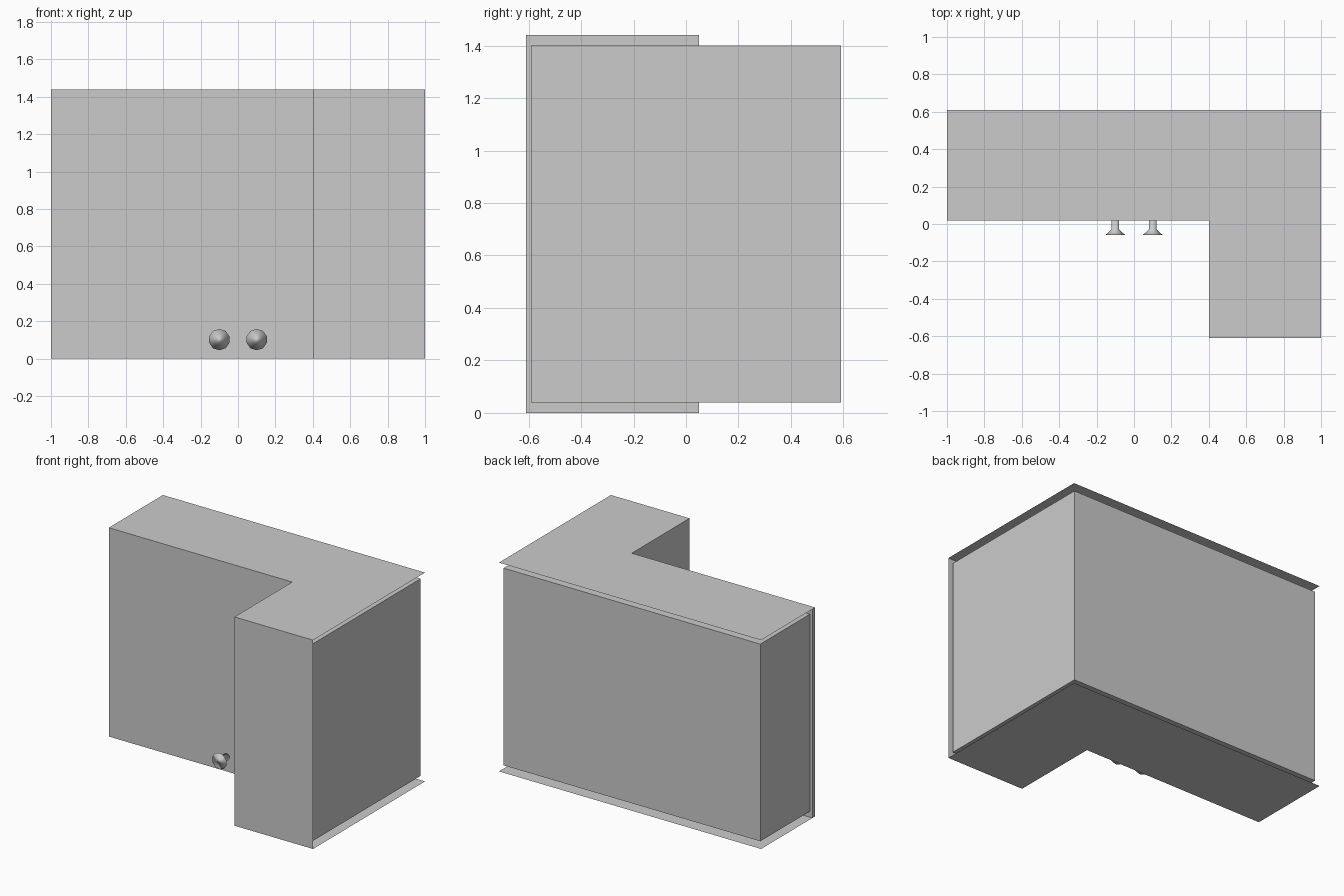
import bpy, bmesh, math

if "Cube" in bpy.data.objects:
    bpy.data.objects.remove(bpy.data.objects["Cube"])

H = 1.44


def finish(name, bm):
    bmesh.ops.recalc_face_normals(bm, faces=bm.faces[:])
    me = bpy.data.meshes.new(name)
    bm.to_mesh(me)
    bm.free()
    ob = bpy.data.objects.new(name, me)
    bpy.context.collection.objects.link(ob)
    return ob


def prism(name, outline, z0, z1):
    """Closed upright prism from a plan outline."""
    bm = bmesh.new()
    f = bm.faces.new([bm.verts.new((x, y, z0)) for x, y in outline])
    ext = bmesh.ops.extrude_face_region(bm, geom=[f])
    up = [v for v in ext["geom"] if isinstance(v, bmesh.types.BMVert)]
    bmesh.ops.translate(bm, verts=up, vec=(0, 0, z1 - z0))
    return finish(name, bm)


def sheet(name, pts, flip=False):
    """Single thin face."""
    bm = bmesh.new()
    f = bm.faces.new([bm.verts.new(p) for p in pts])
    if flip:
        f.normal_flip()
    me = bpy.data.meshes.new(name)
    bm.to_mesh(me)
    bm.free()
    ob = bpy.data.objects.new(name, me)
    bpy.context.collection.objects.link(ob)
    return ob


# L-shaped plan, counter-clockwise
plan = [(-1, 0.02), (0.4, 0.02), (0.4, -0.61), (1, -0.61), (1, 0.61), (-1, 0.61)]

# top and bottom sheets
sheet("top_sheet", [(x, y, H) for x, y in plan])
sheet("bottom_sheet", [(x, y, 0) for x, y in plan], flip=True)

# carcass set in behind the sheets
prism("carcass", [(-0.98, 0.05), (0.43, 0.05), (0.43, -0.59), (0.98, -0.59),
                  (0.98, 0.59), (-0.98, 0.59)], 0.04, H - 0.04)

# thick front running round the inner corner
prism("corner_front", [(-1, 0.02), (0.4, 0.02), (0.4, -0.61), (0.43, -0.61),
                       (0.43, 0.05), (-1, 0.05)], 0, H)

# thin panel closing the short leg
sheet("end_panel", [(0.43, -0.61, 0), (1, -0.61, 0), (1, -0.61, H), (0.43, -0.61, H)])

# flared knobs, turned about the y axis
N = 10
profile = [(0.022, 0.025), (0.022, -0.03), (0.057, -0.06)]
for side, cx in (("left", -0.1), ("right", 0.1)):
    bm = bmesh.new()
    rings = [[bm.verts.new((cx + r * math.cos(2 * math.pi * (i + 0.5) / N), y,
                            0.102 + r * math.sin(2 * math.pi * (i + 0.5) / N)))
              for i in range(N)] for r, y in profile]
    for a, b in zip(rings, rings[1:]):
        for i in range(N):
            j = (i + 1) % N
            bm.faces.new((a[i], a[j], b[j], b[i]))
    bm.faces.new(rings[0])
    bm.faces.new(rings[-1])
    ob = finish(side + "_knob", bm)
    for p in ob.data.polygons:
        p.use_smooth = True
